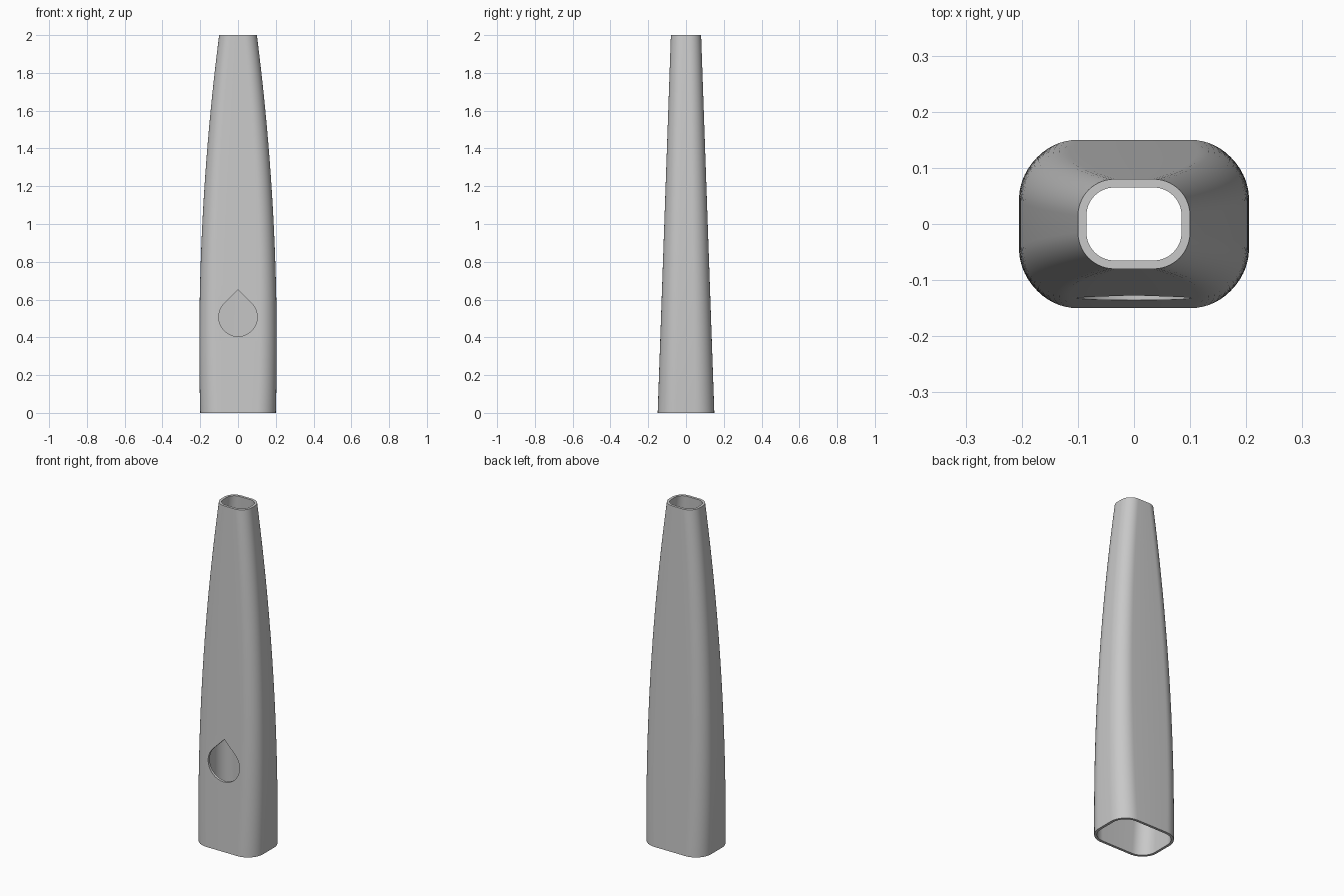
import bpy, bmesh
from math import sin, cos, pi, sqrt, radians

HEIGHT, WALL = 2.0, 0.015
LEVELS, CORNER = 32, 14

cube = bpy.data.objects.get("Cube")
if cube:
    bpy.data.objects.remove(cube, do_unlink=True)

grey = bpy.data.materials.new("plain grey")
grey.use_nodes = True
colour = (0.58, 0.58, 0.58, 1)
grey.diffuse_color = colour
grey.node_tree.nodes["Principled BSDF"].inputs["Base Color"].default_value = colour


def make_object(name, bm):
    bmesh.ops.recalc_face_normals(bm, faces=bm.faces)
    mesh = bpy.data.meshes.new(name)
    bm.to_mesh(mesh)
    bm.free()
    mesh.materials.append(grey)
    obj = bpy.data.objects.new(name, mesh)
    bpy.context.collection.objects.link(obj)
    return obj


def bridge(bm, a, b):
    n = len(a)
    for i in range(n):
        j = (i + 1) % n
        bm.faces.new((a[i], a[j], b[j], b[i]))


def ring(bm, z, inset):
    """Rounded rectangle: bowed sides in x, straight taper in y."""
    t = z / HEIGHT
    half_x = 0.205 - 0.039 * (z - 0.358) ** 2 - inset
    half_y = 0.15 - 0.07 * t - inset
    radius = 0.1 - 0.035 * t - inset
    verts = []
    for k, (sx, sy) in enumerate([(1, 1), (-1, 1), (-1, -1), (1, -1)]):
        for i in range(CORNER + 1):
            a = (k + i / CORNER) * pi / 2
            verts.append(bm.verts.new((sx * (half_x - radius) + radius * cos(a),
                                       sy * (half_y - radius) + radius * sin(a), z)))
    return verts


# Hollow tapered sleeve
bm = bmesh.new()
heights = [HEIGHT * i / LEVELS for i in range(LEVELS + 1)]
outer = [ring(bm, z, 0) for z in heights]
inner = [ring(bm, z, WALL) for z in heights]
for skin in (outer, inner):
    for low, high in zip(skin, skin[1:]):
        bridge(bm, low, high)
bridge(bm, outer[0], inner[0])
bridge(bm, outer[-1], inner[-1])
sleeve = make_object("tapered_sleeve", bm)

# Teardrop cutter for the front wall
centre, radius, steps = 0.507, 0.102, 48
outline = [(0, centre + radius * sqrt(2))]
for i in range(steps + 1):
    a = 3 * pi / 4 + 1.5 * pi * i / steps
    outline.append((radius * cos(a), centre + radius * sin(a)))
bm = bmesh.new()
front, back = [[bm.verts.new((x, y, z)) for x, z in outline] for y in (-0.3, 0)]
bm.faces.new(front)
bm.faces.new(back)
bridge(bm, front, back)
cutter = make_object("teardrop_cutter", bm)

# Cut the opening, then discard the cutter
cut = sleeve.modifiers.new("teardrop opening", "BOOLEAN")
cut.operation = "DIFFERENCE"
cut.solver = "EXACT"
cut.object = cutter
bpy.context.view_layer.objects.active = sleeve
sleeve.select_set(True)
bpy.ops.object.modifier_apply(modifier=cut.name)
bpy.data.objects.remove(cutter, do_unlink=True)
bpy.ops.object.shade_smooth_by_angle(angle=radians(30))
